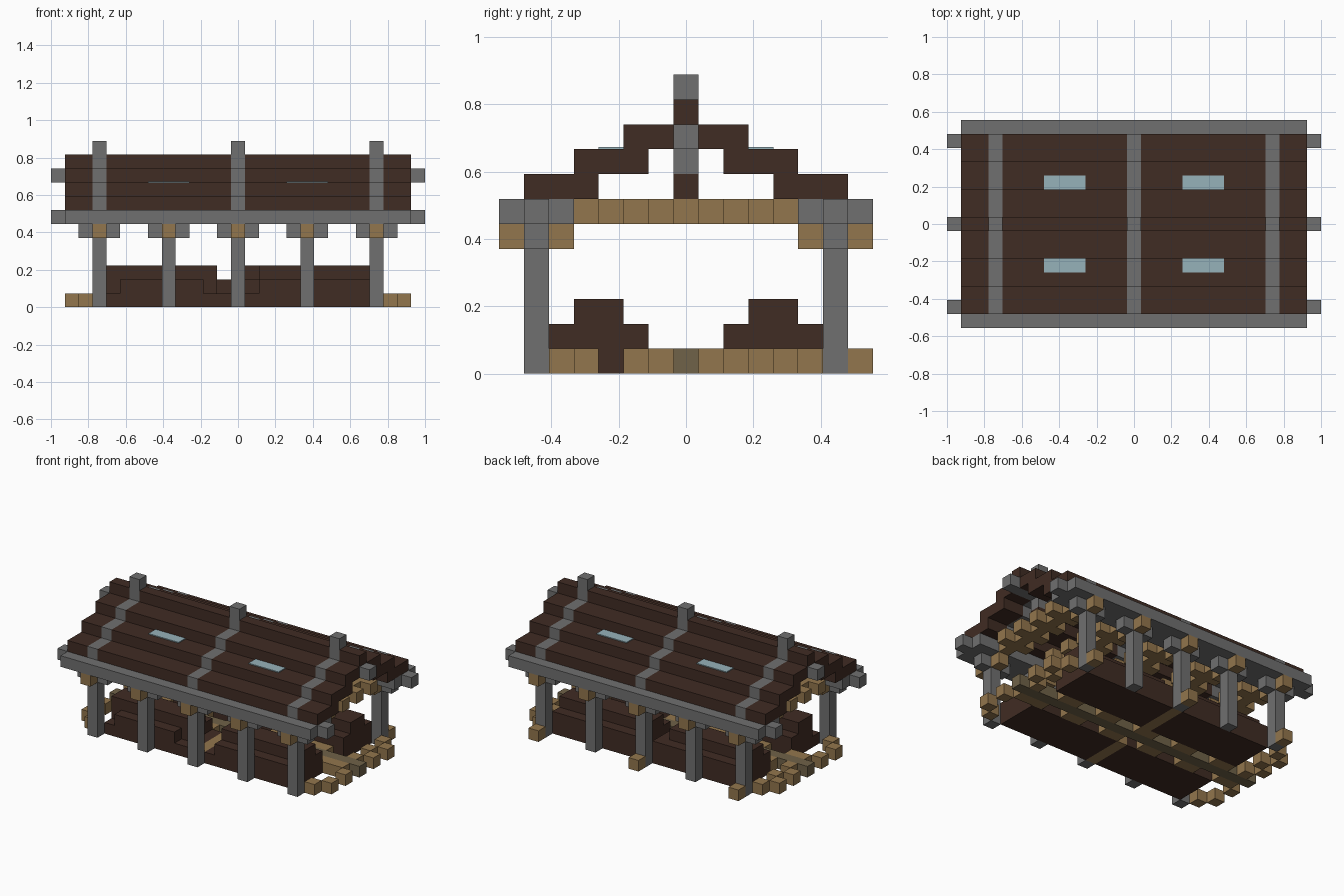
import bpy, bmesh
from mathutils import Matrix, Vector

cube = bpy.data.objects.get("Cube")
if cube:
    bpy.data.objects.remove(cube, do_unlink=True)

U = 2 / 27  # size of one block


def material(name, r, g, b):
    m = bpy.data.materials.new(name)
    m.use_nodes = True
    m.diffuse_color = (r, g, b, 1)
    m.node_tree.nodes["Principled BSDF"].inputs["Base Color"].default_value = (r, g, b, 1)
    return m


brown = material("dark brown wood", 0.051, 0.025, 0.017)
grey = material("grey stone", 0.162, 0.162, 0.162)
tan = material("tan wood", 0.291, 0.181, 0.074)
olive = material("olive wood", 0.162, 0.122, 0.065)
glass = material("pale blue glass", 0.305, 0.445, 0.491)


def blocks(name, mat, spans):
    """One object from spans of blocks, each ((x0, x1), (y0, y1), (z0, z1))."""
    bm = bmesh.new()
    for span in spans:
        span = [s if isinstance(s, tuple) else (s, s) for s in span]
        size = Vector([abs(b - a) + 1 for a, b in span]) * U
        centre = Vector([(a + b) / 2 for a, b in span]) * U
        centre.z += U / 2
        bmesh.ops.create_cube(bm, size=1, matrix=Matrix.Translation(centre) @ Matrix.Diagonal(size).to_4x4())
    mesh = bpy.data.meshes.new(name)
    bm.to_mesh(mesh)
    bm.free()
    mesh.materials.append(mat)
    obj = bpy.data.objects.new(name, mesh)
    bpy.context.collection.objects.link(obj)
    return obj


sides = (-1, 1)
post_xs = range(-10, 11, 5)
rib_xs = (-10, 0, 10)
bays = ((-12, -11), (-9, -1), (1, 9), (11, 12))
steps = ((4, 6, 7), (2, 4, 8), (1, 2, 9))  # inner row, outer row, height

# Posts with brackets and eave beams
for s in sides:
    end = "front" if s < 0 else "back"
    blocks(end + "_posts", grey, [(x, 6 * s, (0, 5)) for x in post_xs])
    blocks(end + "_side_brackets", grey, [(x + d, 6 * s, 5) for x in post_xs for d in sides])
    blocks(end + "_bracket_ends", tan, [(x, y * s, 5) for x in post_xs for y in (5, 7)])
    blocks(end + "_eave_beams", grey,
           [((-12, 12), 5 * s, 6), ((-13, 13), 6 * s, 6), ((-12, 12), 7 * s, 6)])

# Ceiling crossbeams with staggered joist ends
blocks("crossbeams", tan, [(x, (-4, 4), 6) for x in post_xs])
blocks("joist_ends", tan, [(x + d, y, 6) for x in post_xs for d in sides for y in range(-3, 4, 2)])

# Stepped roof, ribs and ridge
for s in sides:
    end = "front" if s < 0 else "back"
    blocks(end + "_roof", brown, [(bay, (a * s, b * s), z) for bay in bays for a, b, z in steps])
    blocks(end + "_roof_ribs", grey, [(x, (a * s, b * s), z) for x in rib_xs for a, b, z in steps])
blocks("roof_ridge", brown, [(bay, 0, 10) for bay in bays])
blocks("ridge_beam", grey, [((-13, 13), 0, 9)])
blocks("ridge_finials", grey, [(x, 0, (10, 11)) for x in rib_xs])
blocks("king_posts", grey, [(x, 0, 8) for x in rib_xs])
blocks("king_post_feet", brown, [(x, 0, 7) for x in rib_xs])

# Skylights as thin plates on the third step
for s in sides:
    for t in sides:
        pane = blocks("skylight", glass, [((4 * t, 6 * t), 3 * s, 0)])
        pane.scale.z = 0.006 / U
        pane.location.z = 9 * U

# Bench stacks
blocks("front_benches", brown, [
    ((-9, -1), (-5, -2), 0), ((1, 9), (-5, -2), 0),
    ((-8, -3), -5, 1), ((-9, -2), (-4, -2), 1), ((2, 9), (-5, -2), 1),
    ((-9, -2), (-4, -3), 2), ((2, 9), (-4, -3), 2)])
blocks("back_benches", brown, [
    ((-9, -1), (2, 5), 0), ((1, 9), (2, 5), 0),
    ((-9, -1), (2, 5), 1), ((1, 9), (2, 5), 1),
    ((-9, -2), (3, 4), 2), ((1, 9), (3, 4), 2)])

# Floor: centre plank and scattered blocks along the aisle and at both ends
blocks("centre_plank", olive, [((-12, 12), 0, 0)])
blocks("aisle_blocks", tan, [(x, s, 0) for s in sides for x in range(-10, 11) if (x + s) % 4 < 2])
blocks("middle_path", tan, [(0, y * s, 0) for s in sides for y in (2, 3, 4, 5)])
blocks("end_blocks", tan, [(x, y, 0) for x in (-12, -11, 11, 12) for y in range(-5, 6)
                           if y not in (-3, 0) and (x + y) % 2 == 0])
blocks("outer_blocks", tan, [(x, 7, 0) for x in (-10, 0, 10)])
